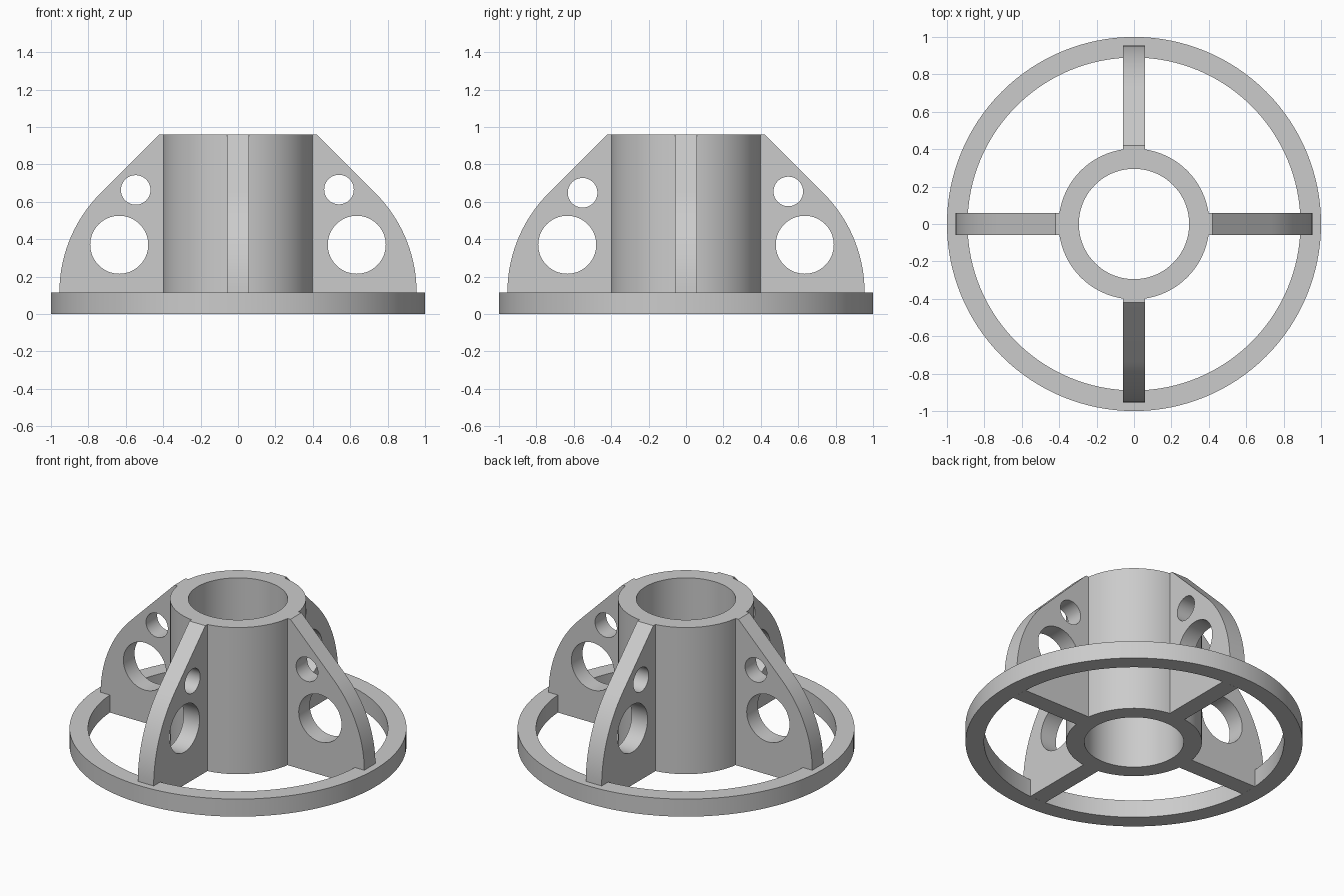
import bpy, bmesh
from math import pi, sin, cos, radians
from mathutils import Matrix, Vector

cube = bpy.data.objects.get("Cube")
if cube:
    bpy.data.objects.remove(cube, do_unlink=True)

grey = bpy.data.materials.new("plain_grey")
grey.use_nodes = True
colour = (0.6, 0.6, 0.6, 1)
grey.diffuse_color = colour
grey.node_tree.nodes["Principled BSDF"].inputs["Base Color"].default_value = colour

BASE_H, TOP = 0.115, 0.96
FIN_HALF = 0.0575


def finish(name, mesh):
    """Link a mesh as a named object with smooth shading and sharp edges."""
    obj = bpy.data.objects.new(name, mesh)
    bpy.context.collection.objects.link(obj)
    mesh.materials.clear()
    mesh.materials.append(grey)
    bpy.ops.object.select_all(action="DESELECT")
    obj.select_set(True)
    bpy.context.view_layer.objects.active = obj
    bpy.ops.object.shade_smooth_by_angle(angle=radians(30))
    return obj


def tube(name, outer, inner, height, sides=128):
    """Spin a rectangular section into a hollow cylinder."""
    bm = bmesh.new()
    section = [(inner, 0), (outer, 0), (outer, height), (inner, height)]
    verts = [bm.verts.new((r, 0, z)) for r, z in section]
    edges = [bm.edges.new((verts[i - 1], verts[i])) for i in range(4)]
    bmesh.ops.spin(bm, geom=verts + edges, cent=(0, 0, 0), axis=(0, 0, 1),
                   angle=2 * pi, steps=sides)
    bmesh.ops.remove_doubles(bm, verts=bm.verts, dist=1e-4)
    bmesh.ops.recalc_face_normals(bm, faces=bm.faces)
    mesh = bpy.data.meshes.new(name)
    bm.to_mesh(mesh)
    bm.free()
    return finish(name, mesh)


def circle(x, z, r, sides=64):
    return [(x + r * cos(2 * pi * i / sides), z + r * sin(2 * pi * i / sides))
            for i in range(sides)]


def fin(name, turn, small_hole):
    """Rib outline with two round holes, thickened and turned about the hub."""
    radius = 0.75
    arc = [(0.955 - radius + radius * cos(radians(a)), BASE_H + radius * sin(radians(a)))
           for a in range(0, 46, 3)]
    outline = [(0.385, 0), (0.889, 0), (0.889, BASE_H)] + arc + [(0.42, TOP), (0.385, TOP)]
    curve = bpy.data.curves.new(name, "CURVE")
    curve.dimensions = "2D"
    curve.fill_mode = "BOTH"
    curve.extrude = FIN_HALF
    for loop in (outline, circle(0.635, 0.37, 0.155), circle(*small_hole, 0.079)):
        spline = curve.splines.new("POLY")
        spline.points.add(len(loop) - 1)
        for point, (x, z) in zip(spline.points, loop):
            point.co = (x, z, 0, 1)
        spline.use_cyclic_u = True
    helper = bpy.data.objects.new(name + "_outline", curve)
    bpy.context.collection.objects.link(helper)
    depsgraph = bpy.context.evaluated_depsgraph_get()
    mesh = bpy.data.meshes.new_from_object(helper.evaluated_get(depsgraph))
    bpy.data.objects.remove(helper, do_unlink=True)

    bm = bmesh.new()
    bm.from_mesh(mesh)
    bmesh.ops.remove_doubles(bm, verts=bm.verts, dist=1e-4)
    bmesh.ops.recalc_face_normals(bm, faces=bm.faces)
    bm.transform(Matrix.Rotation(turn, 4, "Z") @ Matrix.Rotation(pi / 2, 4, "X"))
    bm.to_mesh(mesh)
    bm.free()
    mesh.name = name
    return finish(name, mesh)


# Base ring and central hub
tube("base_ring", 1.0, 0.89, BASE_H)
tube("hub", 0.403, 0.295, TOP)

# Four ribs, whose small holes sit at slightly different spots
fin("left_fin", 0, (0.54, 0.665))
fin("back_fin", pi / 2, (0.547, 0.655))
fin("right_fin", pi, (0.547, 0.663))
fin("front_fin", 3 * pi / 2, (0.553, 0.648))
